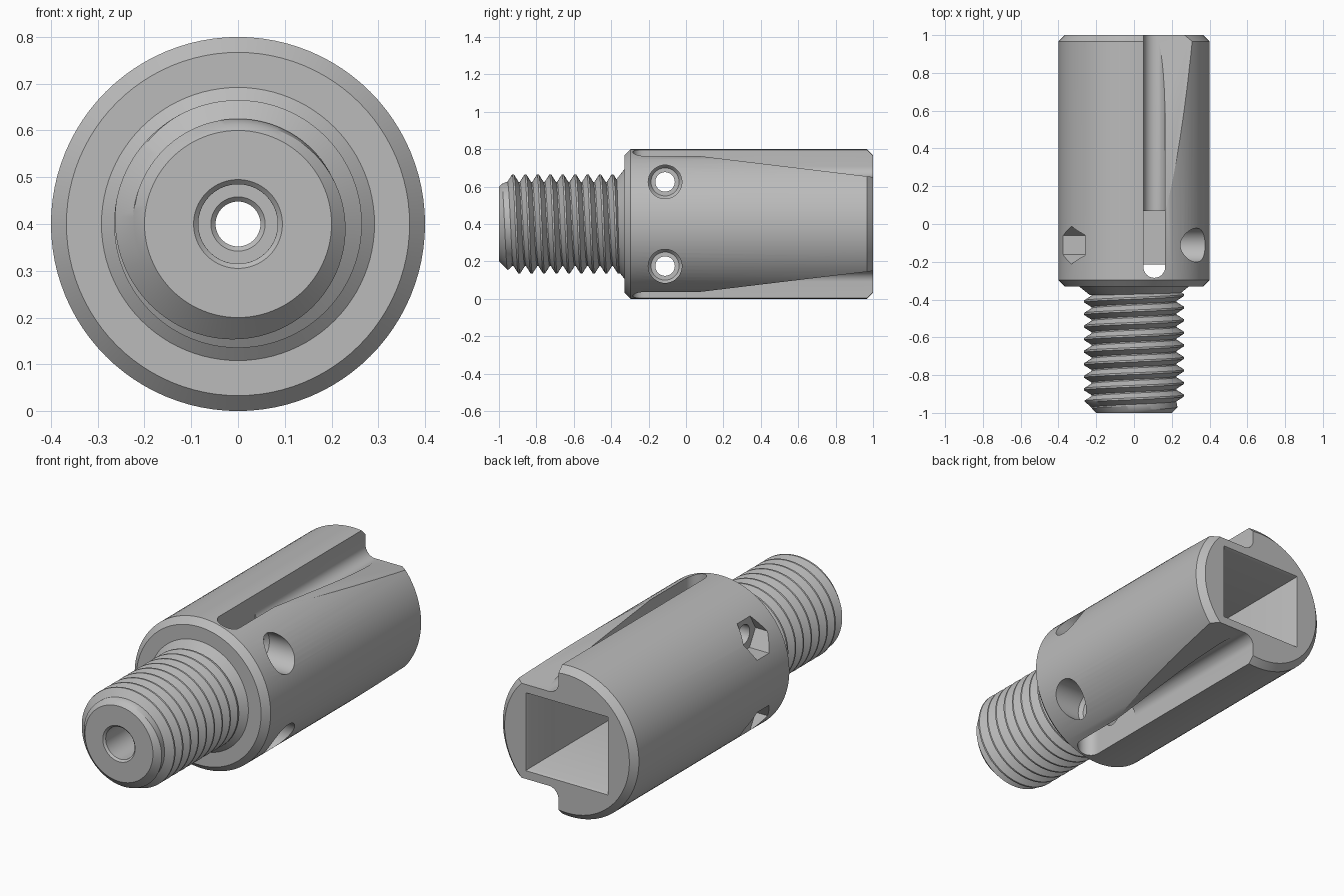
import bpy, bmesh, math

if "Cube" in bpy.data.objects:
    bpy.data.objects.remove(bpy.data.objects["Cube"], do_unlink=True)

CZ = 0.4          # height of the main axis
SEG = 96

steel = bpy.data.materials.new("plain_grey")
steel.use_nodes = True
GREY = (0.5, 0.5, 0.5, 1)
steel.diffuse_color = GREY
steel.node_tree.nodes["Principled BSDF"].inputs["Base Color"].default_value = GREY


def make_object(name, bm):
    bmesh.ops.recalc_face_normals(bm, faces=bm.faces)
    mesh = bpy.data.meshes.new(name)
    bm.to_mesh(mesh)
    bm.free()
    mesh.materials.append(steel)
    obj = bpy.data.objects.new(name, mesh)
    bpy.context.collection.objects.link(obj)
    return obj


def place(axis, outline, a):
    """Put a flat outline across the given axis at distance a."""
    to_3d = {"x": lambda u, v: (a, u, v),
             "y": lambda u, v: (u, a, v),
             "z": lambda u, v: (u, v, a)}[axis]
    return [to_3d(u, v) for u, v in outline]


def loft(name, rings):
    """Closed solid through a list of equal-length rings."""
    bm = bmesh.new()
    rows = [[bm.verts.new(p) for p in ring] for ring in rings]
    n = len(rows[0])
    for lo, hi in zip(rows, rows[1:]):
        for i in range(n):
            j = (i + 1) % n
            bm.faces.new((lo[i], lo[j], hi[j], hi[i]))
    bm.faces.new(rows[0])
    bm.faces.new(rows[-1])
    return make_object(name, bm)


def circle(cu, cv, r, n=SEG):
    return [(cu + r * math.cos(2 * math.pi * i / n),
             cv + r * math.sin(2 * math.pi * i / n)) for i in range(n)]


def turned(name, axis, cu, cv, profile, n=SEG):
    return loft(name, [place(axis, circle(cu, cv, r, n), a) for a, r in profile])


def prism(name, axis, outline, a, b):
    return loft(name, [place(axis, outline, a), place(axis, outline, b)])


def rect(w, h):
    return [(-w, CZ - h), (w, CZ - h), (w, CZ + h), (-w, CZ + h)]


def smooth(obj):
    bpy.ops.object.select_all(action="DESELECT")
    obj.select_set(True)
    bpy.context.view_layer.objects.active = obj
    bpy.ops.object.shade_smooth_by_angle(angle=math.radians(28))


# Body with chamfered ends and conical neck
body = turned("socket_body", "y", 0, CZ, [
    (-0.375, 0.235), (-0.33, 0.292), (-0.33, 0.367), (-0.297, 0.4),
    (0.967, 0.4), (1, 0.367)])

# Axial bore and rectangular rear pocket
cutters = [
    turned("bore_cutter", "y", 0, CZ, [
        (-0.45, 0.085), (-0.3, 0.085), (-0.3, 0.058),
        (-0.29, 0.048), (0.2, 0.048)], 64),
    loft("pocket_cutter", [
        place("y", rect(0.252, 0.217), 1.02),
        place("y", rect(0.235, 0.2), 0.985),
        place("y", rect(0.235, 0.2), 0.1)]),
]

# Slots, ramps and cross holes, mirrored above and below the axis
SX, SR, SY = 0.1075, 0.0575, -0.2275     # slot centre, half width, front end
HY, HZ = -0.112, 0.225                   # cross hole position
for s, side in ((1, "upper"), (-1, "lower")):
    def up(h):
        return CZ + s * h

    arc = [math.pi * i / 16 for i in range(17)]
    channel = [(SX - SR * math.cos(t), up(0.308 - SR * math.sin(t))) for t in arc]
    channel += [(SX + SR, up(0.5)), (SX - SR, up(0.5))]
    cutters.append(prism(side + "_slot_cutter", "y", channel, SY, 1.1))

    deep = [(SX - SR, up(0.16)), (SX + SR, up(0.16)),
            (SX + SR, up(0.5)), (SX - SR, up(0.5))]
    cutters.append(prism(side + "_deep_slot_cutter", "y", deep, SY, 0.07))

    ramp = [(0.05, up(0.366)), (1.1, up(0.239)), (1.1, up(0.5)), (0.05, up(0.5))]
    cutters.append(prism(side + "_ramp_cutter", "x", ramp, SX, 0.5))

    hz = up(HZ)
    cutters += [
        turned(side + "_hole_cutter", "x", HY, hz, [(-0.5, 0.052), (0.5, 0.052)], 48),
        turned(side + "_counterbore_cutter", "x", HY, hz,
               [(0.18, 0.075), (0.2, 0.09), (0.5, 0.09)], 48),
        turned(side + "_hex_cutter", "x", HY, hz, [(-0.5, 0.1), (-0.26, 0.1)], 6),
    ]

# Round-fronted opening that passes through both slots
opening = [(SX - SR * math.cos(t), SY - SR * math.sin(t)) for t in arc]
opening += [(SX + SR, -0.215), (SX - SR, -0.215)]
cutters.append(prism("opening_cutter", "z", opening, -0.1, 0.9))

bpy.context.view_layer.objects.active = body
for cutter in cutters:
    cutter.hide_render = True
    mod = body.modifiers.new(cutter.name, "BOOLEAN")
    mod.operation = "DIFFERENCE"
    mod.solver = "EXACT"
    mod.object = cutter
    bpy.ops.object.modifier_apply(modifier=mod.name)
for cutter in cutters:
    bpy.data.objects.remove(cutter, do_unlink=True)
smooth(body)

# Threaded shank: a helical grid clamped at its ends, closed by the bore
PITCH, FRONT, BACK = 0.0665, -1.0, -0.34
ROOT, CREST = 0.225, 0.265
tooth = [(-0.45, ROOT), (-0.07, CREST), (0.07, CREST), (0.45, ROOT)]
thread = [(-1.058 + (k + t) * PITCH, r) for k in range(-1, 13) for t, r in tooth]
bore = [(-1, 0.095), (-0.99, 0.085), (-0.36, 0.085), (BACK, ROOT)]


def thread_point(y, r, turn):
    y += PITCH * turn
    if y >= BACK:
        return BACK, ROOT
    y = max(y, FRONT)
    return y, min(r, 0.2 + (y - FRONT))


bm = bmesh.new()
columns = []
for i in range(SEG + 1):
    turn = i / SEG
    a = 2 * math.pi * turn
    path = [thread_point(y, r, turn) for y, r in reversed(thread)] + bore
    columns.append([bm.verts.new((r * math.sin(a), y, CZ + r * math.cos(a)))
                    for y, r in path])
for c, d in zip(columns, columns[1:]):
    for j in range(len(c) - 1):
        bm.faces.new((c[j], c[j + 1], d[j + 1], d[j]))
bmesh.ops.remove_doubles(bm, verts=bm.verts, dist=0.0002)
shank = make_object("threaded_shank", bm)
smooth(shank)
